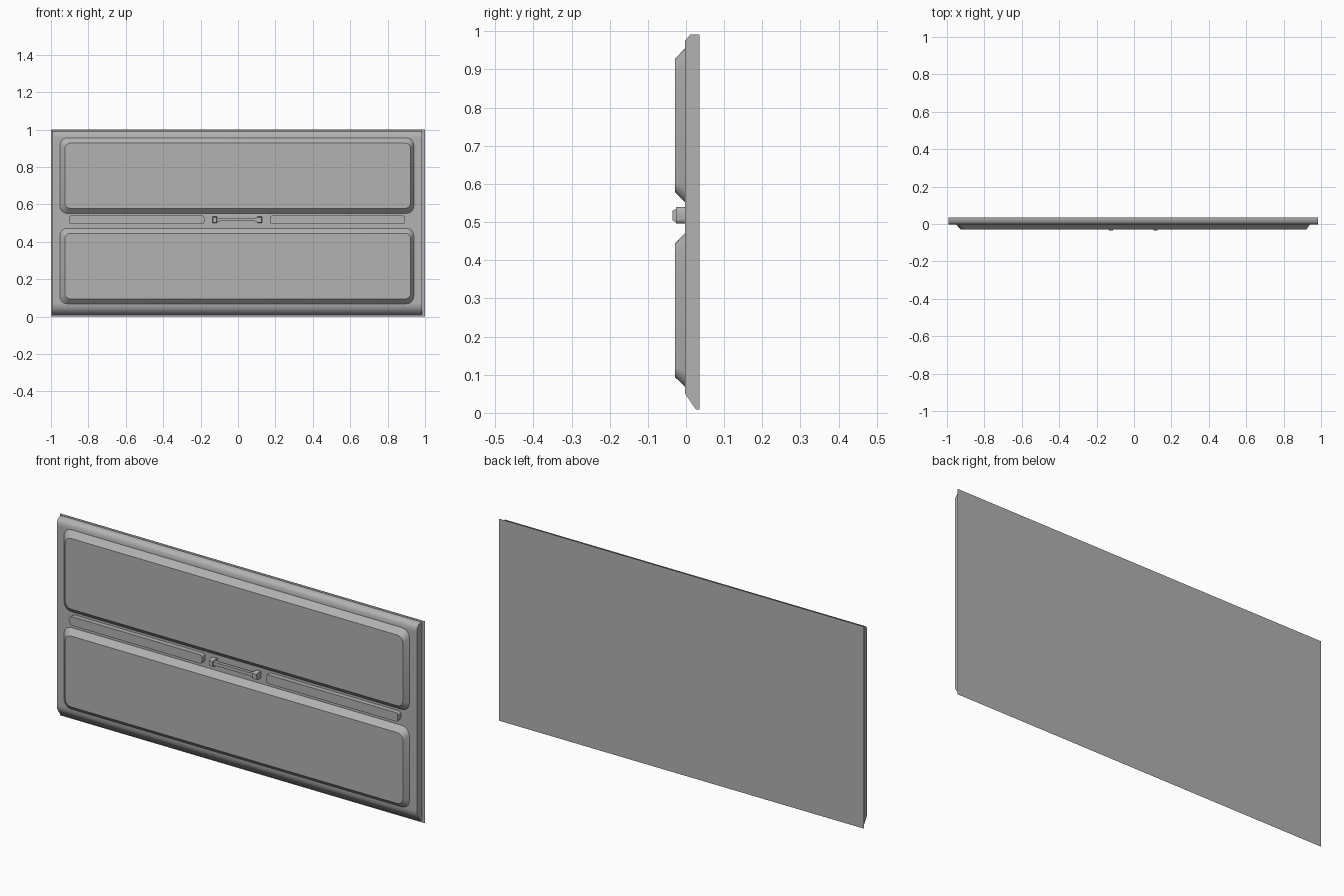
import bpy, math

if "Cube" in bpy.data.objects:
    bpy.data.objects.remove(bpy.data.objects["Cube"])

# dark grey paint
paint = bpy.data.materials.new("dark_grey")
paint.diffuse_color = (0.447, 0.447, 0.447, 1)
paint.use_nodes = True
paint.node_tree.nodes["Principled BSDF"].inputs["Base Color"].default_value = paint.diffuse_color


def make(name, verts, faces, angle=30):
    me = bpy.data.meshes.new(name)
    me.from_pydata(verts, [], faces)
    me.materials.append(paint)
    ob = bpy.data.objects.new(name, me)
    bpy.context.collection.objects.link(ob)
    bpy.ops.object.select_all(action='DESELECT')
    ob.select_set(True)
    bpy.context.view_layer.objects.active = ob
    bpy.ops.object.shade_smooth_by_angle(angle=math.radians(angle))
    return ob


def loft(name, loops, cap_start=True, cap_end=True, angle=30):
    """Bridge equally sized closed loops and cap the ends."""
    n = len(loops[0])
    verts = [p for loop in loops for p in loop]
    faces = []
    for k in range(len(loops) - 1):
        for i in range(n):
            j = (i + 1) % n
            faces.append((k * n + i, k * n + j, (k + 1) * n + j, (k + 1) * n + i))
    if cap_start:
        faces.append(tuple(reversed(range(n))))
    if cap_end:
        faces.append(tuple(range((len(loops) - 1) * n, len(loops) * n)))
    return make(name, verts, faces, angle)


def round_rect(x0, x1, z0, z1, r, y, seg=4):
    """Rounded rectangle facing -y."""
    pts = []
    for cx, cz, a0 in ((x1 - r, z1 - r, 0), (x0 + r, z1 - r, 90),
                       (x0 + r, z0 + r, 180), (x1 - r, z0 + r, 270)):
        for s in range(seg + 1):
            a = math.radians(a0 + 90 * s / seg)
            pts.append((cx + r * math.cos(a), y, cz + r * math.sin(a)))
    return pts


FACE = -0.002   # front surface of the slab
BACK = 0.035

# slab with softly shaded top and bottom edges, swept along x
profile = [(BACK, 0.991), (0.011, 0.991), (FACE, 0.976), (FACE, 0.955),
           (FACE, 0.07), (FACE, 0.05), (0.026, 0.009), (BACK, 0.009)]
loft("door_slab", [[(x, y, z) for y, z in profile] for x in (-0.991, 0.983)], angle=60)

# thin sheet behind the slab
make("back_sheet", [(-1, BACK, 0), (1, BACK, 0), (1, BACK, 1), (-1, BACK, 1)],
     [(3, 2, 1, 0)])

# raised panels with sloping rounded borders
for name, base_z, top_z in (("upper_panel", (0.551, 0.956), (0.578, 0.928)),
                            ("lower_panel", (0.068, 0.472), (0.094, 0.445))):
    loft(name, [round_rect(-0.952, 0.940, *base_z, 0.04, FACE),
                round_rect(-0.926, 0.923, *top_z, 0.03, -0.029)], cap_start=False)

# narrow strips on either side of the handle
for name, x0, x1 in (("left_strip", -0.904, -0.18), ("right_strip", 0.171, 0.893)):
    loft(name, [round_rect(x0, x1, 0.496, 0.540, 0.011, y, 3) for y in (FACE, -0.026)],
         cap_start=False, angle=40)

# handle posts with chamfered fronts
for name, cx in (("left_handle_post", -0.124), ("right_handle_post", 0.115)):
    loops = []
    for y, hx, hz in ((FACE, 0.012, 0.017), (-0.027, 0.012, 0.017), (-0.035, 0.010, 0.013)):
        loops.append([(cx + sx * hx, y, 0.517 + sz * hz)
                      for sx, sz in ((1, 1), (-1, 1), (-1, -1), (1, -1))])
    loft(name, loops, cap_start=False)

# square handle bar flaring where it meets the posts
loops = []
for x, h in ((-0.113, 0.012), (-0.095, 0.008), (0.086, 0.008), (0.104, 0.012)):
    loops.append([(x, -0.022 + sy * 0.008, 0.518 + sz * h)
                  for sy, sz in ((1, 1), (-1, 1), (-1, -1), (1, -1))])
bar = loft("handle_bar", loops)
bar.data.flip_normals()   # loops run the other way round
